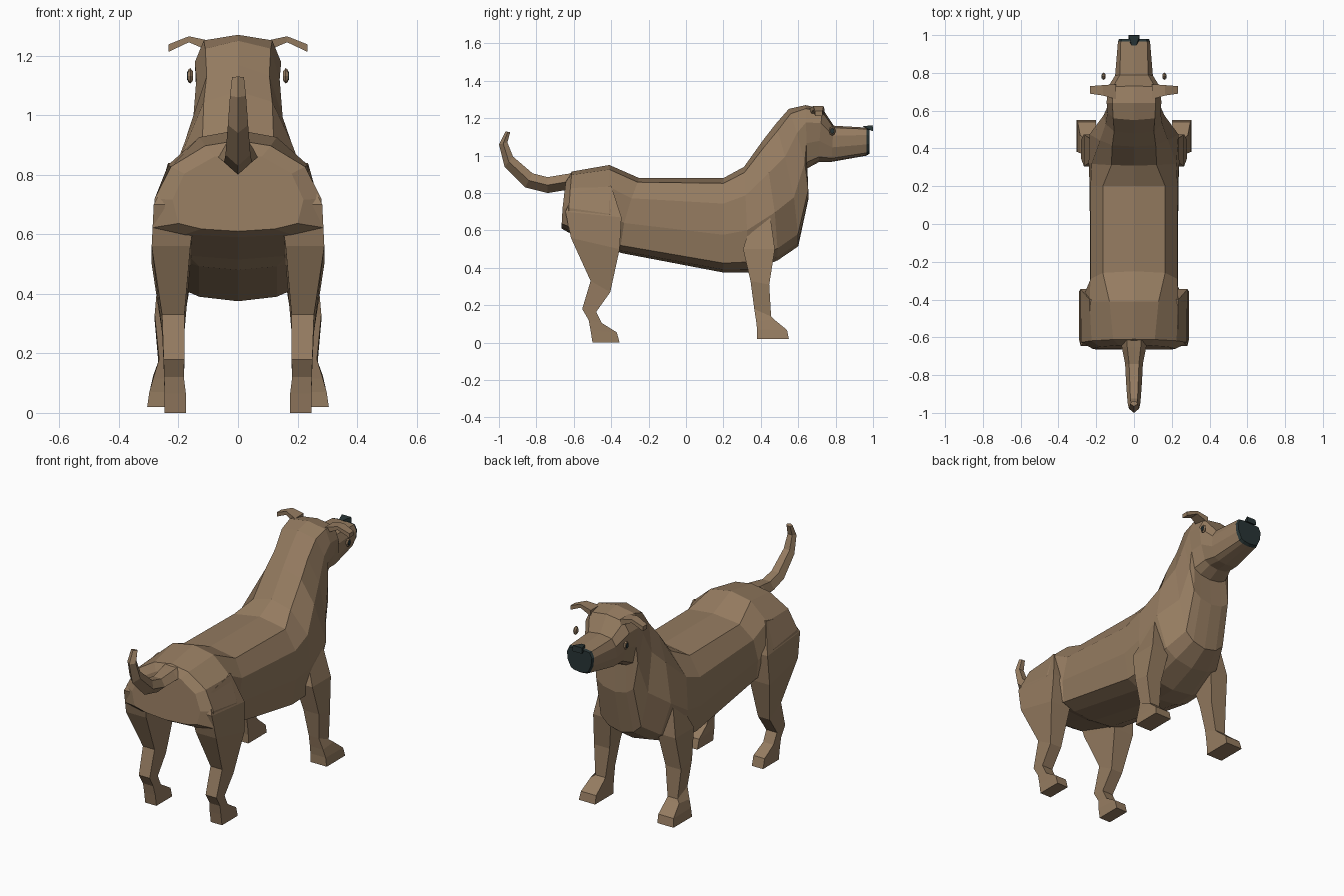
import bpy, bmesh, math


def material(name, rgb):
    m = bpy.data.materials.new(name)
    m.diffuse_color = (*rgb, 1)
    return m


BROWN = material("brown fur", (0.30, 0.20, 0.118))
DARK = material("dark nose", (0.022, 0.036, 0.037))


def loft(name, rings, mats=(BROWN,), dark_from=None):
    """Skin closed rings of equal length and cap both ends."""
    bm = bmesh.new()
    vs = [[bm.verts.new(p) for p in r] for r in rings]
    n = len(vs[0])
    for k in range(len(vs) - 1):
        for i in range(n):
            j = (i + 1) % n
            f = bm.faces.new((vs[k][i], vs[k][j], vs[k + 1][j], vs[k + 1][i]))
            if dark_from is not None and k >= dark_from:
                f.material_index = 1
    bm.faces.new(vs[0])
    end = bm.faces.new(vs[-1])
    if dark_from is not None:
        end.material_index = 1
    bmesh.ops.recalc_face_normals(bm, faces=bm.faces)
    me = bpy.data.meshes.new(name)
    bm.to_mesh(me)
    bm.free()
    for m in mats:
        me.materials.append(m)
    ob = bpy.data.objects.new(name, me)
    bpy.context.collection.objects.link(ob)
    return ob


def both_sides(ob):
    ob.modifiers.new("mirror", 'MIRROR').use_mirror_merge = False


# Torso cross-section: fixed height fractions, bowed forward where tilted
def torso_ring(yt, zt, yb, zb, back, upper, side, lower):
    widths = (0, back, upper, side, lower, lower * .62, 0)
    half = [(w, yt + (yb - yt) * math.sin(t * math.pi / 2), zt + (zb - zt) * t)
            for w, t in zip(widths, (0, .055, .27, .60, .90, .97, 1))]
    return half + [(-x, y, z) for x, y, z in half[-2:0:-1]]


# Body, neck and head: top y z, bottom y z, then four half widths
torso = [
    (-.64, .875, -.665, .61, .08, .18, .22, .20),    # rump
    (-.61, .915, -.63, .59, .11, .225, .28, .285),
    (-.41, .95, -.41, .515, .13, .235, .28, .27),    # hips
    (-.25, .88, -.35, .48, .165, .23, .232, .21),    # barrel
    (.20, .88, .20, .375, .165, .23, .235, .21),
    (.31, .94, .33, .375, .12, .225, .24, .21),      # shoulders
    (.41, 1.08, .49, .44, .115, .18, .235, .18),
    (.48, 1.17, .60, .515, .105, .15, .16, .13),     # chest
    (.55, 1.25, .655, .77, .11, .14, .135, .12),     # neck
    (.64, 1.27, .645, .93, .115, .145, .13, .11),    # head
    (.73, 1.25, .71, .965, .11, .14, .12, .09),
    (.79, 1.16, .78, .967, .075, .10, .10, .08),     # muzzle
    (.965, 1.15, .965, 1.0, .07, .085, .08, .06),
    (.98, 1.145, .98, 1.01, .065, .08, .075, .055),
]
loft("body", [torso_ring(*s) for s in torso], (BROWN, DARK), dark_from=12)

# Nose pad on top of the muzzle tip
loft("nose", [
    [(s * .03, y, z) for s, y, z in ((-1, .975, 1.14), (1, .975, 1.14),
                                     (1, 1.0, 1.13), (-1, 1.0, 1.13))],
    [(s * .03, y, z) for s, y, z in ((-.4, .945, 1.157), (.4, .945, 1.157),
                                     (1, .998, 1.163), (-1, .998, 1.163))]],
     (DARK,))


def leg(name, sections):
    """Sections: back y z, front y z, inner and outer x."""
    both_sides(loft(name, [
        [(x0, yb, zb), (x1, yb, zb), (x1, yf, zf), (x0, yf, zf)]
        for yb, zb, yf, zf, x0, x1 in sections]))


leg("rear_leg", [
    (-.60, .80, -.40, .84, .14, .235), (-.645, .70, -.345, .67, .14, .283),
    (-.615, .56, -.355, .50, .16, .29), (-.51, .33, -.405, .27, .18, .255),
    (-.555, .18, -.48, .165, .18, .25), (-.52, .12, -.45, .105, .182, .248),
    (-.51, .065, -.37, .055, .175, .247), (-.50, 0, -.355, 0, .175, .247)])
leg("front_leg", [
    (.33, .58, .45, .68, .13, .23), (.305, .50, .475, .50, .15, .265),
    (.345, .33, .445, .31, .18, .28), (.365, .18, .455, .14, .20, .265),
    (.375, .115, .47, .125, .20, .285), (.38, .07, .54, .068, .20, .298),
    (.38, .02, .55, .02, .20, .305)])


# Tail: lower y z, upper y z, half width
def tail_ring(yl, zl, yu, zu, w):
    ym, zm = (yl + yu) / 2, (zl + zu) / 2
    return [(0, yl, zl), (w, ym, zm), (w * .55, yu, zu),
            (-w * .55, yu, zu), (-w, ym, zm)]


loft("tail", [tail_ring(*s) for s in (
    (-.58, .83, -.58, .91, .075), (-.65, .815, -.65, .90, .065),
    (-.74, .80, -.74, .885, .047), (-.86, .83, -.82, .905, .042),
    (-.97, .94, -.925, .995, .034), (-1.0, 1.06, -.955, 1.07, .027),
    (-.965, 1.13, -.94, 1.125, .02))])

# Folded ears
both_sides(loft("ear", [
    [(x, y0, z0), (x, y1, z0), (x, y1, z1), (x, y0, z1)]
    for x, y0, y1, z0, z1 in ((.095, .66, .74, 1.215, 1.25),
                              (.165, .68, .735, 1.245, 1.265),
                              (.233, .69, .73, 1.213, 1.238))]))


# Eyes: thin discs with a dark pupil plate on the outside
def disc(x, r):
    return [(x, .782 + .75 * r * math.cos(a * math.pi / 4),
             1.132 + r * math.sin(a * math.pi / 4)) for a in range(8)]


both_sides(loft("eye", [disc(.152, .016), disc(.160, .026), disc(.168, .02)]))
both_sides(loft("pupil", [disc(.167, .016), disc(.171, .014)], (DARK,)))
